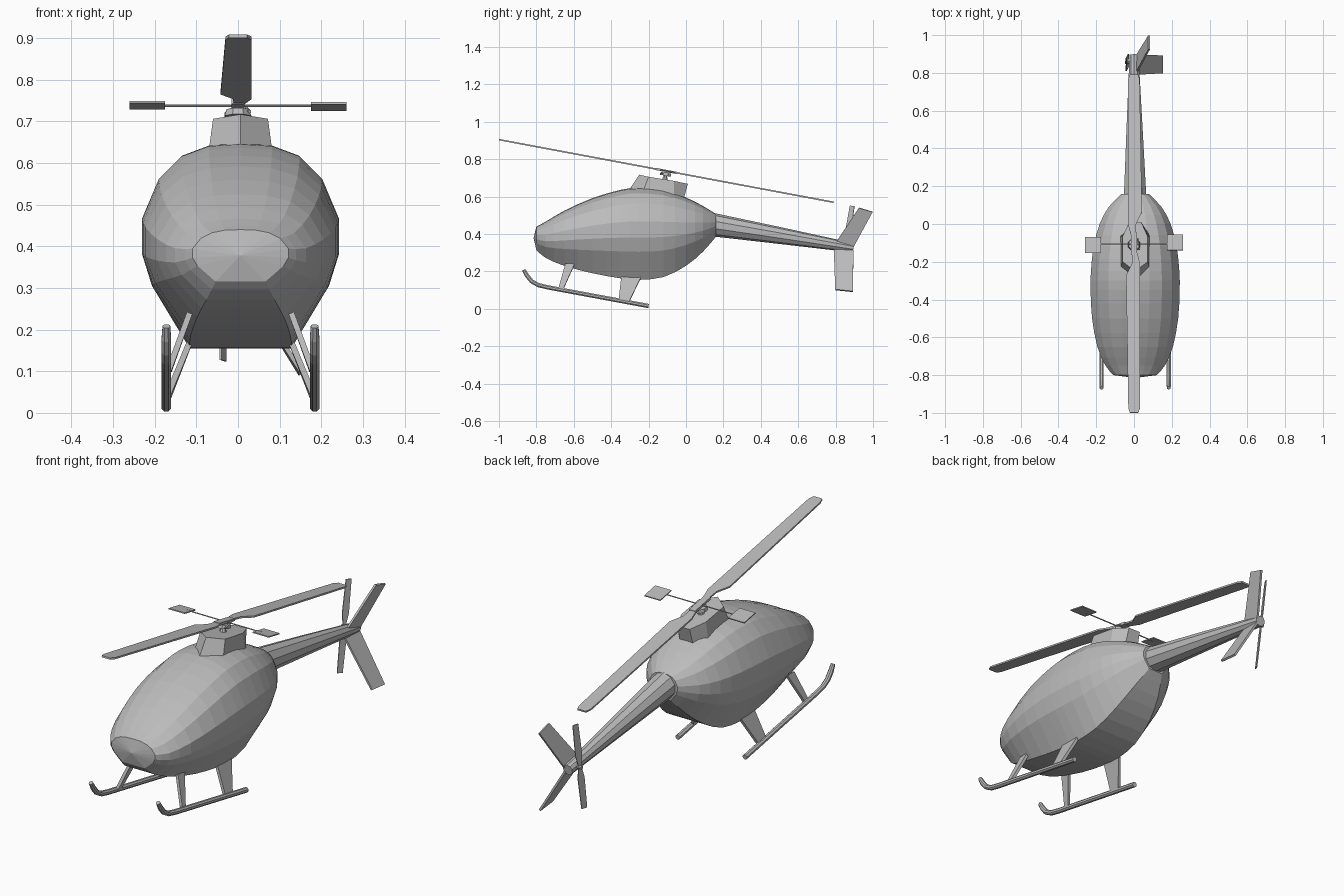
import bpy, bmesh, math
from mathutils import Vector, Matrix

cube = bpy.data.objects.get("Cube")
if cube:
    bpy.data.objects.remove(cube)

grey = bpy.data.materials.new("light_grey")
grey.use_nodes = True
COLOUR = (0.5, 0.5, 0.5, 1)
grey.diffuse_color = COLOUR
grey.node_tree.nodes["Principled BSDF"].inputs["Base Color"].default_value = COLOUR

CX = 0.006                      # centre line of the airframe
PITCH = math.radians(-10.6)     # nose-up attitude
HUB = Vector((0, -0.105, 0.737))


def finish(name, bm):
    bmesh.ops.recalc_face_normals(bm, faces=bm.faces)
    mesh = bpy.data.meshes.new(name)
    bm.to_mesh(mesh)
    bm.free()
    mesh.materials.append(grey)
    obj = bpy.data.objects.new(name, mesh)
    bpy.context.collection.objects.link(obj)
    return obj


def loft(name, rings, nose=None):
    """Skin a row of equal rings; close both ends, optionally with a point."""
    bm = bmesh.new()
    rows = [[bm.verts.new(p) for p in ring] for ring in rings]
    n = len(rows[0])
    for a, b in zip(rows, rows[1:]):
        for i in range(n):
            bm.faces.new((a[i], a[(i + 1) % n], b[(i + 1) % n], b[i]))
    if nose:
        tip = bm.verts.new(nose)
        for i in range(n):
            bm.faces.new((tip, rows[0][i], rows[0][(i + 1) % n]))
    else:
        bm.faces.new(rows[0])
    bm.faces.new(rows[-1])
    return finish(name, bm)


def tube(name, path, radii, sides=8):
    """Round tube through a path of points."""
    path = [Vector(p) for p in path]
    rings = []
    for i, p in enumerate(path):
        d = path[min(i + 1, len(path) - 1)] - path[max(i - 1, 0)]
        q = d.to_track_quat('Z', 'Y')
        rings.append([p + q @ Vector((radii[i] * math.cos(t), radii[i] * math.sin(t), 0))
                      for t in (math.tau * (k + 0.5) / sides for k in range(sides))])
    return loft(name, rings)


def plate(name, outline, thickness):
    """Flat panel of even thickness from a planar outline."""
    pts = [Vector(p) for p in outline]
    n = (pts[1] - pts[0]).cross(pts[2] - pts[0]).normalized() * thickness / 2
    return loft(name, [[p - n for p in pts], [p + n for p in pts]])


def smooth_rows(rows, steps):
    """Catmull-Rom refinement of the station table."""
    out = []
    for i in range(len(rows) - 1):
        p = [rows[max(0, min(len(rows) - 1, i + k))] for k in (-1, 0, 1, 2)]
        for s in range(steps):
            t = s / steps
            out.append([0.5 * (2 * b + (c - a) * t + (2 * a - 5 * b + 4 * c - d) * t * t
                               + (3 * b - a - 3 * c + d) * t ** 3) for a, b, c, d in zip(*p)])
    return out + [rows[-1]]


# Fuselage: faceted section with a flat belly, scaled along the stations
half = [(.32, .98), (.6, .88), (.83, .66), (1, .27), (1, -.08), (.9, -.39), (.52, -1)]
section = [(0, 1)] + half + [(-x, z) for x, z in reversed(half)]
stations = [(-.80, .115, .315, .44), (-.75, .157, .272, .466), (-.65, .2, .23, .525),
            (-.5, .228, .19, .592), (-.35, .236, .163, .636), (-.25, .234, .155, .647),
            (-.12, .22, .17, .635), (0, .188, .23, .595), (.09, .14, .305, .55),
            (.16, .072, .385, .507)]
rings = []
for y, w, lo, hi in smooth_rows(stations, 2):
    rings.append([(CX + w * x, y, (lo + hi) / 2 + z * (hi - lo) / 2) for x, z in section])
loft("fuselage", rings, nose=(CX, -.815, .378))

# Tail boom
tube("tail_boom", [(CX, .13, .452), (CX - .003, .5, .392), (CX - .006, .895, .326)],
     [.063, .045, .025], 10)

# Engine fairing under the rotor: a wedge-fronted prism
top = [(0, -.25, .717), (.066, -.2, .706), (.066, -.065, .684), (.032, .01, .668),
       (-.032, .01, .668), (-.066, -.065, .684), (-.066, -.2, .706)]
base = [(0, -.315, .62), (.08, -.24, .6), (.08, -.065, .59), (.036, -.02, .56),
        (-.036, -.02, .56), (-.08, -.065, .59), (-.08, -.24, .6)]
loft("engine_fairing", [[(x + CX, y, z) for x, y, z in r] for r in (base, top)])

# Rotor mast, swashplate and hub
axis = Matrix.Rotation(PITCH, 3, 'X') @ Vector((0, 0, 1))
tube("rotor_mast", [HUB - axis * .07, HUB - axis * .03, HUB + axis * .006],
     [.022, .011, .01])
tube("swashplate", [HUB - axis * .026, HUB - axis * .01], [.034, .03])


def rotor_point(x, y, z=0):
    return HUB + Matrix.Rotation(PITCH, 3, 'X') @ Vector((x, y, z))


# Main blades and stabiliser paddles, each repeated half a turn round the hub
blade = [(-.01, -.03), (-.012, -.11), (-.042, -.17), (-.03, -.885), (-.022, -.91),
         (.022, -.91), (.032, -.885), (.033, -.11), (.012, -.03)]
paddle = [(-.26, -.05), (-.175, -.05), (-.175, .035), (-.26, .035)]
for s, side in ((1, "front"), (-1, "rear")):
    plate("main_blade_" + side, [rotor_point(s * x, s * y) for x, y in blade], .008)
for s, side in ((1, "right"), (-1, "left")):
    plate("paddle_" + side, [rotor_point(s * x, s * y) for x, y in paddle], .005)
plate("hub_block", [rotor_point(x, y) for x, y in
                    ((-.016, -.06), (.016, -.06), (.016, .06), (-.016, .06))], .012)
tube("stabiliser_bar", [rotor_point(-.2, 0), rotor_point(.2, 0)], [.003, .003], 6)
tube("control_link", [rotor_point(.028, -.03, -.02), rotor_point(.02, .03, 0)], [.004, .004], 6)

# Tail fins
plate("upper_fin", [(.01, .795, .345), (.015, .893, .325), (.08, .998, .518),
                    (.08, .925, .54)], .01)
plate("lower_fin", [(.01, .79, .32), (.015, .895, .315), (.15, .893, .092),
                    (.15, .798, .102)], .01)

# Tail rotor on the right side of the boom
tube("tail_rotor_shaft", [(-.01, .855, .335), (-.048, .855, .335)], [.009, .009])
tail_hub = Vector((-.036, .855, .338))
for s, side in ((1, "upper"), (-1, "lower")):
    outline = [(-.003, -.006, 0), (-.007, -.015, .06), (-.006, -.012, .215),
               (.006, .012, .215), (.007, .015, .06), (.003, .006, 0)]
    turn = Matrix.Rotation(math.radians(-9), 3, 'X')
    plate("tail_blade_" + side,
          [tail_hub + turn @ Vector((s * x, s * y, s * z)) for x, y, z in outline], .005)

# Landing skids and struts on both sides
for s, side in ((1, "left"), (-1, "right")):
    def at(x, y, z):
        return (CX + s * x, y, z)
    path = [(-.2, .015), (-.74, .115), (-.79, .127), (-.825, .147), (-.85, .177), (-.868, .208)]
    tube("skid_" + side, [at(.178, y, z) for y, z in path], [.0125] * 5 + [.01])
    plate("front_strut_" + side, [at(.122, -.645, .24), at(.122, -.595, .24),
                                  at(.172, -.658, .1), at(.172, -.683, .105)], .014)
    plate("rear_strut_" + side, [at(.118, -.345, .18), at(.118, -.235, .18),
                                 at(.174, -.305, .035), at(.174, -.36, .045)], .014)
